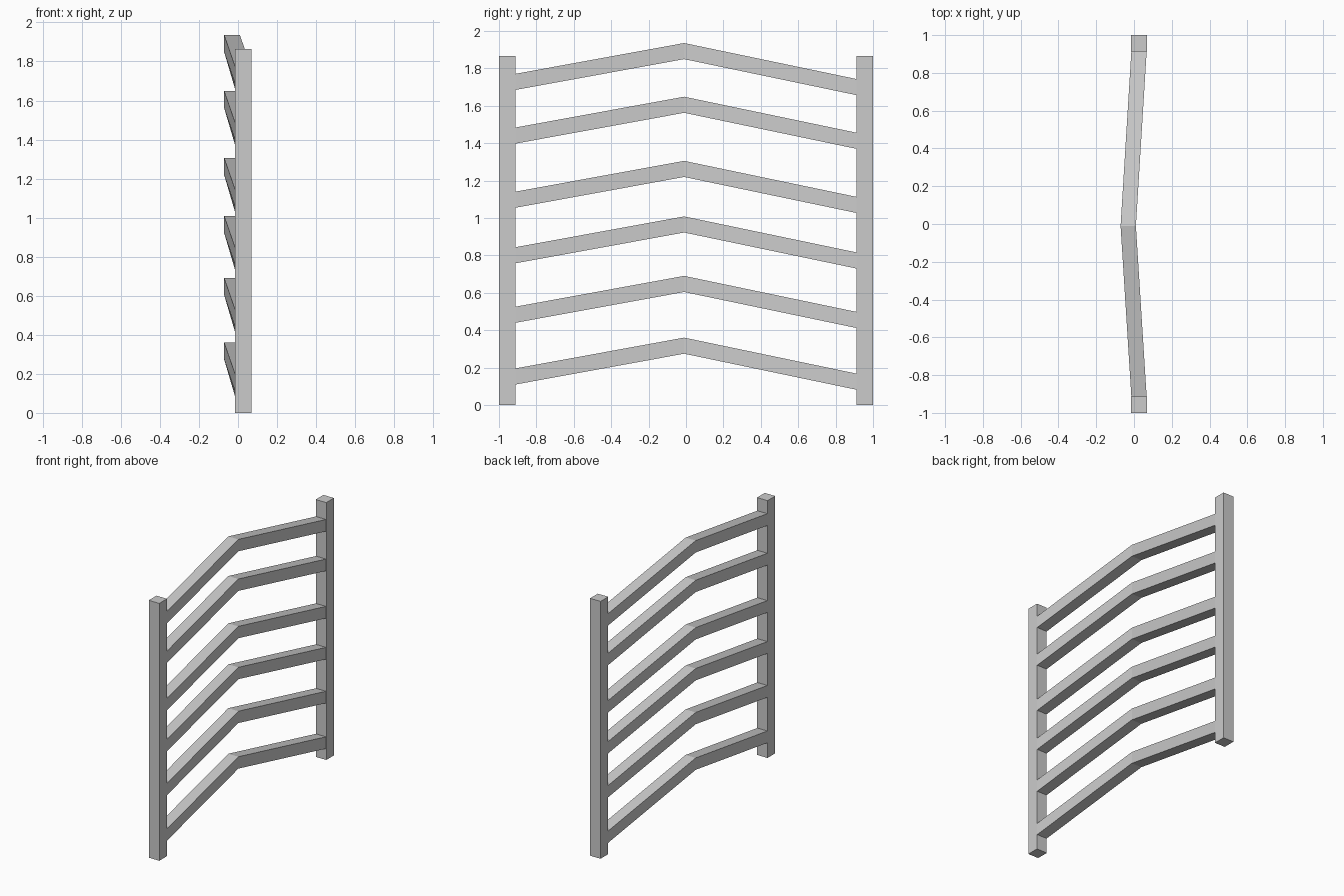
import bpy, bmesh

if "Cube" in bpy.data.objects:
    bpy.data.objects.remove(bpy.data.objects["Cube"])

POST_X = (-0.015, 0.069)
POST_IN, POST_OUT, POST_TOP = 0.912, 1.0, 1.865
RAIL_H = 0.086
PEAK_Y = -0.01


def loft(name, sections):
    """Skin a run of four-corner sections and cap both ends."""
    bm = bmesh.new()
    rings = [[bm.verts.new(p) for p in s] for s in sections]
    for a, b in zip(rings, rings[1:]):
        for i in range(4):
            j = (i + 1) % 4
            bm.faces.new((a[i], a[j], b[j], b[i]))
    bm.faces.new(rings[0])
    bm.faces.new(rings[-1])
    bmesh.ops.recalc_face_normals(bm, faces=bm.faces)
    mesh = bpy.data.meshes.new(name)
    bm.to_mesh(mesh)
    bm.free()
    obj = bpy.data.objects.new(name, mesh)
    bpy.context.collection.objects.link(obj)
    return obj


def section(y, x0, x1, z0, z1):
    return [(x0, y, z0), (x1, y, z0), (x1, y, z1), (x0, y, z1)]


# Upright posts
for side, label in ((-1, "left"), (1, "right")):
    loft(f"{label}_post", [section(side * y, *POST_X, 0, POST_TOP)
                           for y in (POST_IN, POST_OUT)])

# Bent back rails: raised and pushed out at the middle
for n, top in enumerate((0.36, 0.69, 1.008, 1.305, 1.648, 1.935), 1):
    path = [(-0.914, -0.014, 0.067, top - 0.165),
            (PEAK_Y, -0.071, 0.010, top),
            (0.914, -0.014, 0.067, top - 0.193)]
    loft(f"bent_rail_{n}", [section(y, x0, x1, z - RAIL_H, z)
                            for y, x0, x1, z in path])
